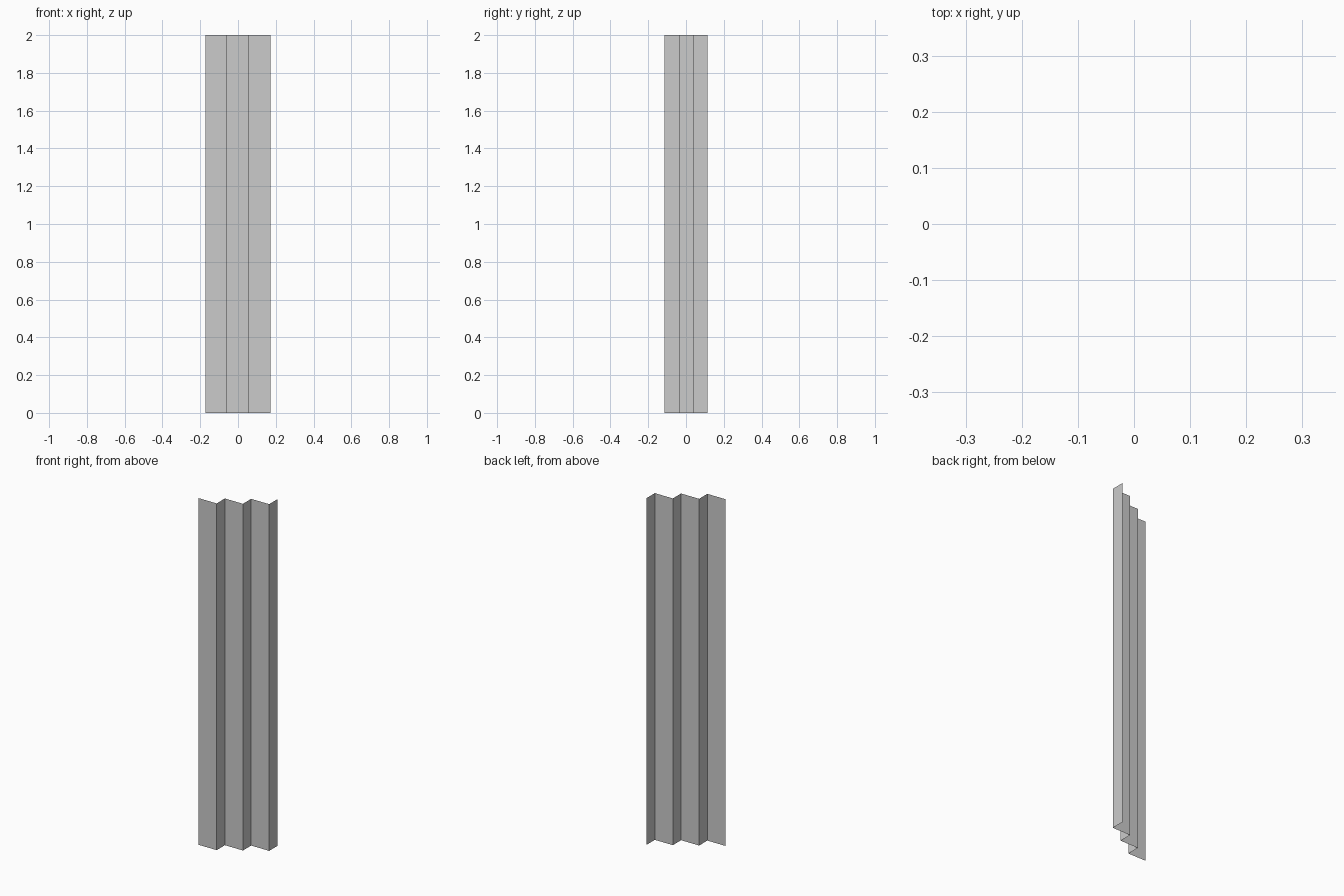
import bpy
import bmesh

if "Cube" in bpy.data.objects:
    bpy.data.objects.remove(bpy.data.objects["Cube"])

STEPS, RUN, RISE, HEIGHT = 3, 0.115, 0.075, 2.0

# stepped plan profile: along x, then back along y
x, y = -STEPS * RUN / 2, -STEPS * RISE / 2
profile = [(x, y)]
for _ in range(STEPS):
    x += RUN
    profile.append((x, y))
    y += RISE
    profile.append((x, y))

# folded thin sheet, extruded upward
bm = bmesh.new()
verts = [bm.verts.new((px, py, 0)) for px, py in profile]
edges = [bm.edges.new(pair) for pair in zip(verts, verts[1:])]
result = bmesh.ops.extrude_edge_only(bm, edges=edges)
top = [v for v in result["geom"] if isinstance(v, bmesh.types.BMVert)]
bmesh.ops.translate(bm, verts=top, vec=(0, 0, HEIGHT))
bmesh.ops.recalc_face_normals(bm, faces=bm.faces)

# face the flat panels toward the front
bm.normal_update()
if min(bm.faces, key=lambda f: f.calc_center_median().x).normal.y > 0:
    bmesh.ops.reverse_faces(bm, faces=bm.faces)

mesh = bpy.data.meshes.new("folded_panel")
bm.to_mesh(mesh)
bm.free()
panel = bpy.data.objects.new("folded_panel", mesh)
bpy.context.collection.objects.link(panel)
